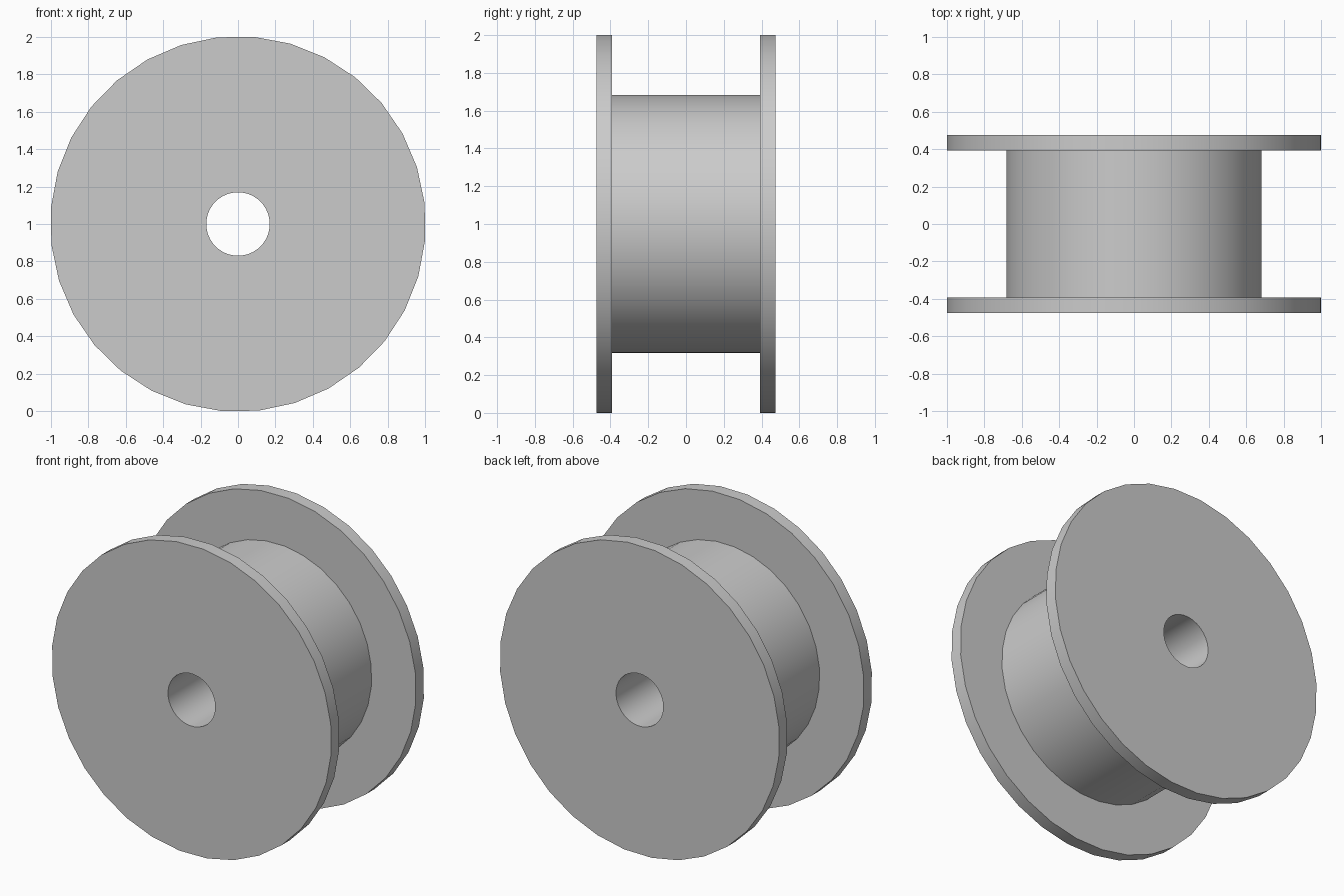
import bpy, bmesh, math
from mathutils import Matrix, Vector

cube = bpy.data.objects.get("Cube")
if cube:
    bpy.data.objects.remove(cube, do_unlink=True)

SIDES = 32
FLANGE_R, DRUM_R, BORE_R = 1.004, 0.685, 0.17
HALF_WIDTH, HALF_DRUM = 0.475, 0.392
PHASE = math.radians(6.35)

grey = bpy.data.materials.new("plain_grey")
grey.use_nodes = True
colour = (0.6, 0.6, 0.6, 1)
grey.diffuse_color = colour
grey.node_tree.nodes["Principled BSDF"].inputs["Base Color"].default_value = colour

# Half section of the spool: bore, flange, drum, flange (radius, depth)
half = [(BORE_R, -HALF_WIDTH), (FLANGE_R, -HALF_WIDTH),
        (FLANGE_R, -HALF_DRUM), (DRUM_R, -HALF_DRUM)]
profile = half + [(r, -y) for r, y in reversed(half)]

# Lathe the closed section around the depth axis
bm = bmesh.new()
rings = []
for i in range(SIDES):
    turn = Matrix.Rotation(-PHASE - i * math.tau / SIDES, 3, 'Y')
    rings.append([bm.verts.new(turn @ Vector((r, y, 0)) + Vector((0, 0, 1)))
                  for r, y in profile])
for i, ring in enumerate(rings):
    following = rings[(i + 1) % SIDES]
    for j in range(len(profile)):
        k = (j + 1) % len(profile)
        bm.faces.new((ring[j], ring[k], following[k], following[j]))
bmesh.ops.recalc_face_normals(bm, faces=bm.faces)

mesh = bpy.data.meshes.new("spool")
bm.to_mesh(mesh)
bm.free()
mesh.materials.append(grey)
spool = bpy.data.objects.new("spool", mesh)
bpy.context.collection.objects.link(spool)

# Smooth rims, drum and bore with crisp corners
bpy.ops.object.select_all(action='DESELECT')
spool.select_set(True)
bpy.context.view_layer.objects.active = spool
bpy.ops.object.shade_smooth_by_angle(angle=math.radians(30))
